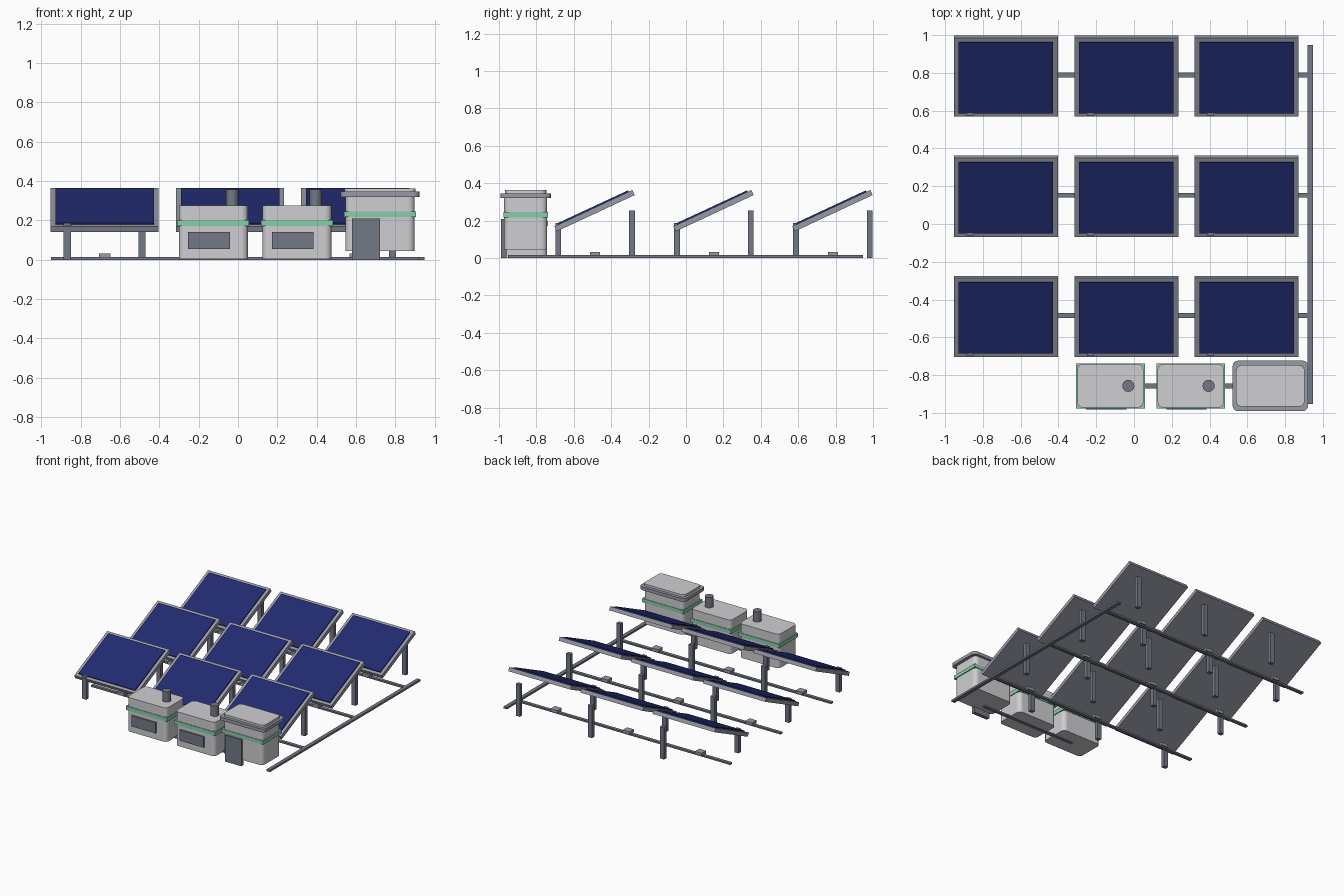
import bpy
from math import radians
from mathutils import Matrix, Vector

cube = bpy.data.objects.get("Cube")
if cube:
    bpy.data.objects.remove(cube, do_unlink=True)


def material(name, rgb):
    m = bpy.data.materials.new(name)
    m.use_nodes = True
    colour = (*[(c / 255) ** 2.2 for c in rgb], 1)
    m.diffuse_color = colour
    m.node_tree.nodes["Principled BSDF"].inputs["Base Color"].default_value = colour
    return m


NAVY = material("navy glass", (38, 47, 112))
FRAME = material("frame grey", (150, 153, 165))
STEEL = material("dark steel", (115, 120, 132))
WALL = material("pale wall", (206, 205, 209))
GREEN = material("mint green", (134, 205, 170))


def box(name, mat, x, y, z, corner=0):
    """Box from (low, high) ranges; corner rounds the upright edges."""
    bpy.ops.mesh.primitive_cube_add(size=1)
    ob = bpy.context.object
    ob.name = name
    size = Vector([r[1] - r[0] for r in (x, y, z)])
    centre = Vector([sum(r) / 2 for r in (x, y, z)])
    ob.data.transform(Matrix.Diagonal((*size, 1)))
    ob.location = centre
    ob.data.materials.append(mat)
    if corner:
        weights = ob.data.attributes.new("bevel_weight_edge", 'FLOAT', 'EDGE')
        for e in ob.data.edges:
            a, b = (ob.data.vertices[i].co for i in e.vertices)
            weights.data[e.index].value = float(abs(a.z - b.z) > 0.001)
        bevel = ob.modifiers.new("corners", 'BEVEL')
        bevel.limit_method = 'WEIGHT'
        bevel.width = corner
        bevel.segments = 4
        bpy.ops.object.shade_smooth_by_angle(angle=radians(35))
    return ob


def span(centre, width):
    return (centre - width / 2, centre + width / 2)


# Solar panels: tilted frame and glass, two posts and a junction box each
TILT = radians(25)
COLUMNS = (-0.678, -0.04, 0.596)
ROWS = (-0.489, 0.147, 0.783)


def solar_panel(x, y):
    frame = box("panel_frame", FRAME, span(x, 0.55), span(y, 0.46), span(0.253, 0.03))
    frame.rotation_euler.x = TILT
    glass = box("panel_glass", NAVY, span(x, 0.5), span(y, 0.415), span(0.253, 0.01))
    glass.rotation_euler.x = TILT
    glass.location += Matrix.Rotation(TILT, 3, 'X') @ Vector((0, 0, 0.018))
    box("front_post", STEEL, span(x - 0.19, 0.036), span(y - 0.195, 0.03), (0, 0.187))
    box("rear_post", STEEL, span(x + 0.19, 0.036), span(y + 0.2, 0.03), (0, 0.255))
    box("junction_box", FRAME, span(x, 0.06), span(y + 0.003, 0.055), (0.01, 0.033))


for y in ROWS:
    for x in COLUMNS:
        solar_panel(x, y)
    box("row_conduit", STEEL, (-0.95, 0.935), span(y + 0.005, 0.026), (0, 0.013))

# Main conduit and the branch joining the buildings
HUT_Y = -0.857
box("main_conduit", STEEL, (0.918, 0.948), (-0.952, 0.947), (0, 0.015))
box("hut_conduit", STEEL, (-0.125, 0.72), span(HUT_Y, 0.026), (0, 0.013))


# Battery huts with a window plate and a vent pipe
def battery_hut(x):
    box("hut_body", WALL, span(x, 0.35), span(HUT_Y, 0.23), (0.004, 0.275), 0.03)
    box("hut_band", GREEN, span(x, 0.364), span(HUT_Y, 0.238), (0.172, 0.202))
    box("hut_window", STEEL, span(x - 0.022, 0.212), (-0.983, -0.965), (0.056, 0.142))
    bpy.ops.mesh.primitive_cylinder_add(vertices=16, radius=0.032, depth=0.1,
                                        location=(x + 0.095, HUT_Y, 0.307))
    vent = bpy.context.object
    vent.name = "hut_vent"
    vent.data.materials.append(STEEL)
    bpy.ops.object.shade_smooth_by_angle(angle=radians(35))


for x in (-0.125, 0.3):
    battery_hut(x)

# Control house with an overhanging roof and a door
X = 0.722
box("house_body", WALL, span(X, 0.352), span(HUT_Y, 0.23), (0.045, 0.325), 0.03)
box("house_band", GREEN, span(X, 0.366), span(HUT_Y, 0.238), (0.217, 0.245))
box("house_eaves", FRAME, span(X, 0.4), span(HUT_Y, 0.268), (0.32, 0.346), 0.03)
box("house_roof", WALL, span(X, 0.362), span(HUT_Y, 0.22), (0.34, 0.363), 0.03)
box("house_door", STEEL, span(0.65, 0.142), (-0.988, -0.96), (0, 0.21))
